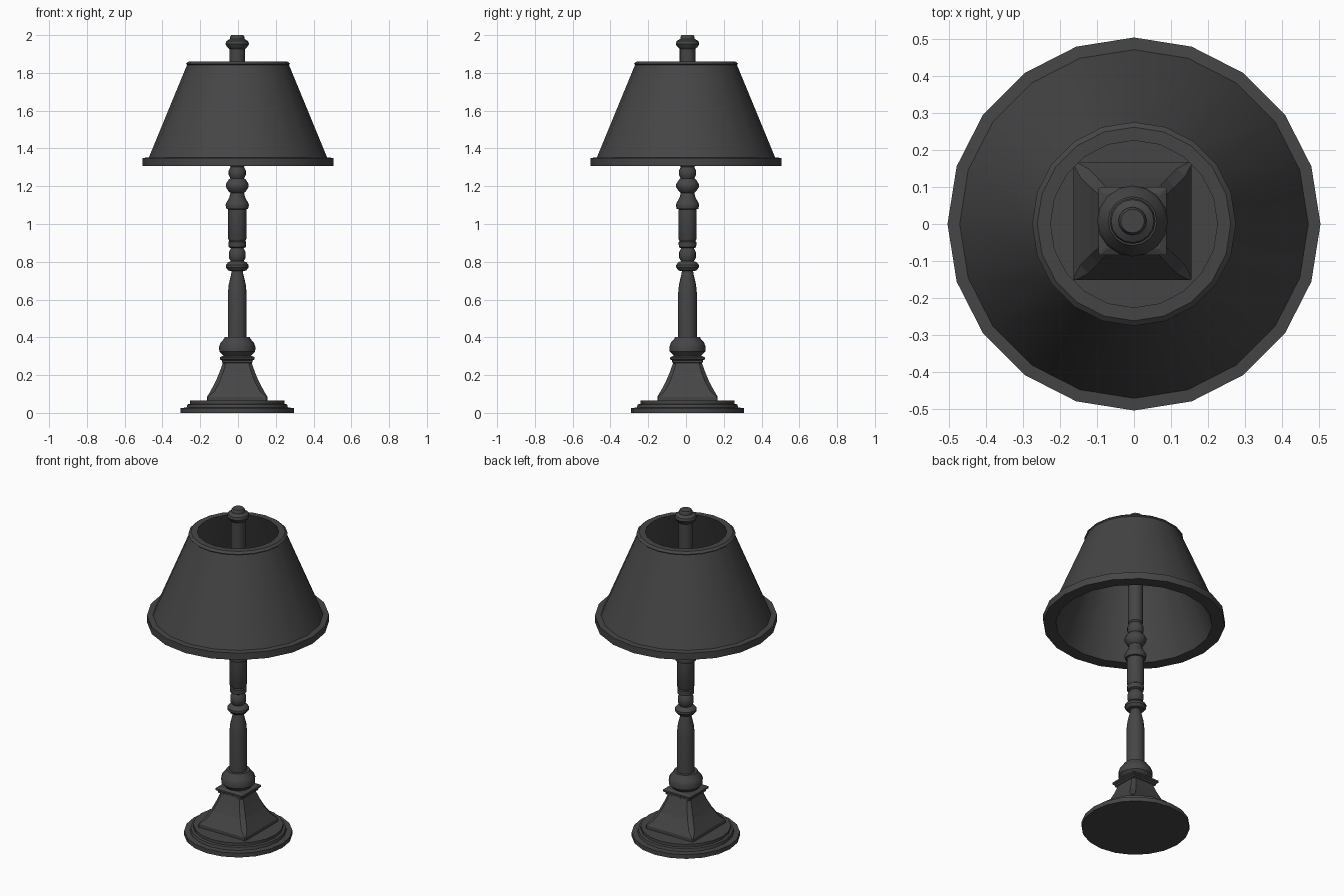
import bpy, math

if "Cube" in bpy.data.objects:
    bpy.data.objects.remove(bpy.data.objects["Cube"])

mat = bpy.data.materials.new("dark_metal")
mat.diffuse_color = (0.06, 0.06, 0.06, 1)
mat.use_nodes = True
mat.node_tree.nodes["Principled BSDF"].inputs["Base Color"].default_value = mat.diffuse_color
CX, CY = -0.004, 0.008   # the stand sits slightly off the shade's centre


def build(name, rings, loc, capped=True, smooth=True):
    """Skin a stack of equal-length rings; open stacks wrap round on themselves."""
    n = len(rings[0])
    verts = [v for r in rings for v in r]
    faces = []
    for i in range(len(rings) - (1 if capped else 0)):
        a, b = i * n, (i + 1) % len(rings) * n
        faces += [(a + j, a + (j + 1) % n, b + (j + 1) % n, b + j) for j in range(n)]
    if capped:
        faces += [tuple(reversed(range(n))), tuple(range(len(verts) - n, len(verts)))]
    me = bpy.data.meshes.new(name)
    me.from_pydata(verts, [], faces)
    me.materials.append(mat)
    ob = bpy.data.objects.new(name, me)
    ob.location = (loc[0], loc[1], 0)
    bpy.context.collection.objects.link(ob)
    if smooth:
        bpy.ops.object.select_all(action='DESELECT')
        bpy.context.view_layer.objects.active = ob
        ob.select_set(True)
        bpy.ops.object.shade_smooth_by_angle(angle=math.radians(35))
    return ob


def turned(name, profile, sides, loc=(CX, CY), capped=True):
    rings = [[(r * math.cos(2 * math.pi * k / sides), r * math.sin(2 * math.pi * k / sides), z)
              for k in range(sides)] for r, z in profile]
    return build(name, rings, loc, capped)


def squared(name, sections):
    """Square sections (half width, corner chamfer, z)."""
    rings = []
    for h, c, z in sections:
        d = h - c
        rings.append([(h, -d, z), (h, d, z), (d, h, z), (-d, h, z),
                      (-h, d, z), (-h, -d, z), (-d, -h, z), (d, -h, z)])
    return build(name, rings, (CX, CY), smooth=False)


# stepped round foot
turned("foot", [(.30, 0), (.30, .026), (.268, .028), (.264, .045), (.25, .048), (.25, .065)], 20)

# flared square pedestal and its collar plates
squared("pedestal", [(.16, .004, .06), (.16, .006, .085), (.142, .022, .115),
                     (.115, .022, .165), (.094, .02, .215), (.076, .016, .265), (.07, .012, .28)])
squared("collar", [(.072, .004, .262), (.082, .004, .268), (.082, .004, .278), (.092, .004, .284),
                   (.092, .004, .294), (.075, .004, .302)])

# lower knob
turned("lower_knob", [(.068, .295), (.075, .305), (.095, .325), (.096, .35), (.088, .372),
                      (.07, .392), (.066, .402), (.05, .402)], 16)

# turned column with beads, running up through the shade
turned("column", [(.05, .39), (.05, .63), (.045, .68), (.032, .735), (.03, .75),
                  (.048, .754), (.06, .77), (.06, .783), (.048, .798), (.034, .803),
                  (.044, .82), (.045, .85), (.034, .872), (.046, .878), (.047, .905), (.042, .91),
                  (.048, .92), (.048, 1.078), (.057, 1.08), (.062, 1.10), (.058, 1.112),
                  (.042, 1.14), (.036, 1.165), (.045, 1.172), (.06, 1.195), (.06, 1.212),
                  (.045, 1.235), (.036, 1.242), (.046, 1.26), (.046, 1.28), (.036, 1.302),
                  (.042, 1.31), (.042, 1.94)], 16)

# finial
turned("finial", [(.04, 1.925), (.054, 1.938), (.062, 1.953), (.058, 1.968), (.038, 1.98),
                  (.038, 1.99), (.032, 2.0)], 16)

# hollow shade with bottom band and top rim
turned("shade", [(.435, 1.308), (.505, 1.308), (.505, 1.35), (.472, 1.352), (.27, 1.842),
                 (.276, 1.848), (.262, 1.86), (.226, 1.86)], 20, (0, 0), capped=False)
